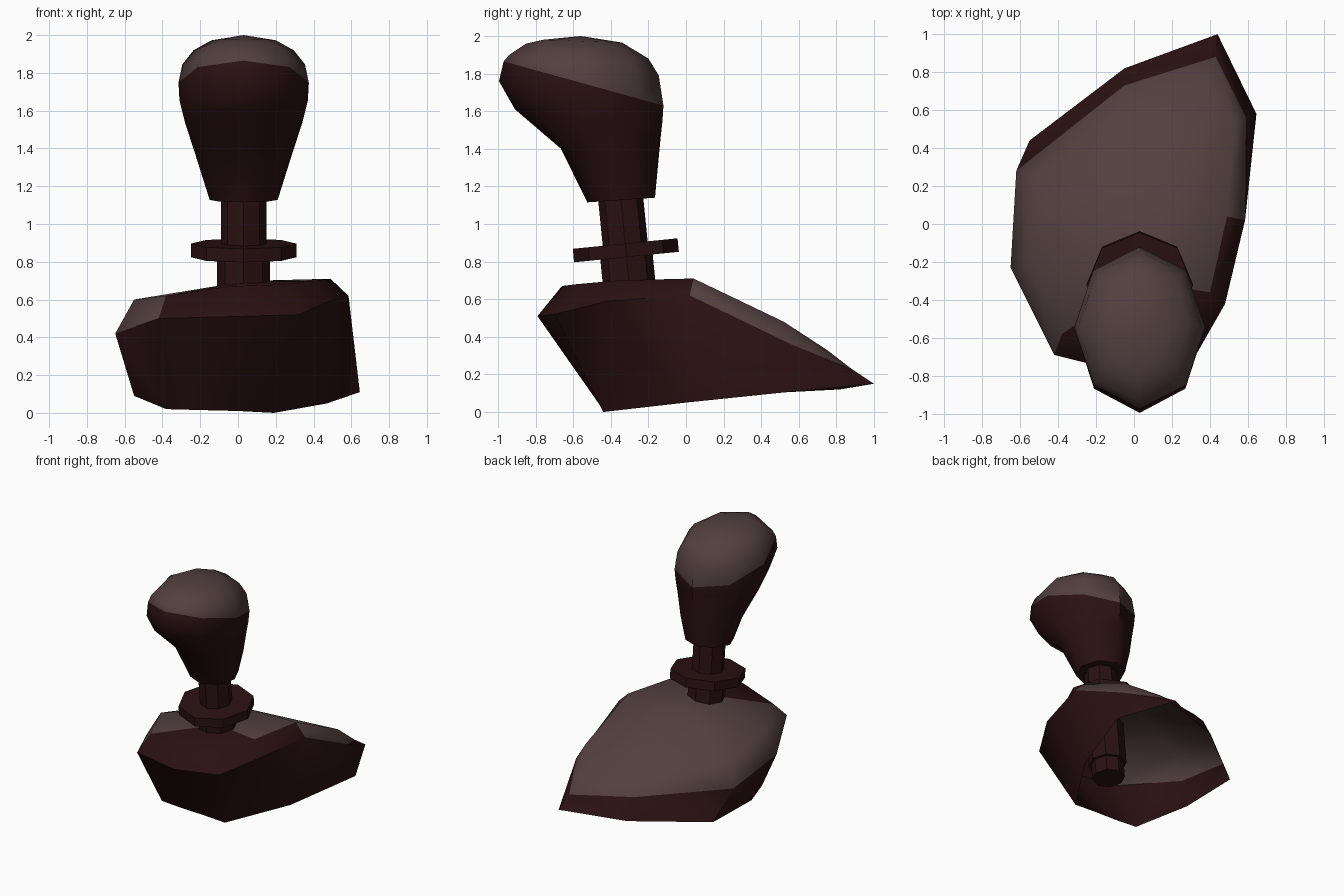
import bpy, bmesh
from math import sin, cos, pi
from mathutils import Vector

cube = bpy.data.objects.get("Cube")
if cube:
    bpy.data.objects.remove(cube, do_unlink=True)

SIDES = 8
CENTRE_X = 0.03


def make_material(name, rgb):
    mat = bpy.data.materials.new(name)
    mat.use_nodes = True
    colour = (*rgb, 1.0)
    mat.diffuse_color = colour
    mat.node_tree.nodes["Principled BSDF"].inputs["Base Color"].default_value = colour
    return mat


brown = make_material("dark_brown", (0.023, 0.0055, 0.0062))
grey = make_material("warm_grey", (0.084, 0.05, 0.05))


def finish(bm, name, angle):
    """Turn a bmesh into a smooth shaded object with both colours available."""
    bmesh.ops.recalc_face_normals(bm, faces=bm.faces)
    mesh = bpy.data.meshes.new(name)
    bm.to_mesh(mesh)
    bm.free()
    obj = bpy.data.objects.new(name, mesh)
    bpy.context.collection.objects.link(obj)
    for mat in (brown, grey):
        mesh.materials.append(mat)
    bpy.ops.object.select_all(action="DESELECT")
    obj.select_set(True)
    bpy.context.view_layer.objects.active = obj
    bpy.ops.object.shade_smooth_by_angle(angle=angle)
    return obj


def bridge(bm, low, high, is_grey):
    """Join two rings of vertices with quads, coloured by segment index."""
    count = len(low)
    for i in range(count):
        j = (i + 1) % count
        face = bm.faces.new((low[i], low[j], high[j], high[i]))
        face.material_index = int(is_grey(i))


def tilted_ring(bm, front, back, half_width):
    """Eight-sided ring spanning a front and a back (y, z) point."""
    f, b = Vector((CENTRE_X, *front)), Vector((CENTRE_X, *back))
    mid, half = (f + b) / 2, (f - b) / 2
    side = Vector((half_width, 0, 0))
    return [bm.verts.new(mid + half * cos(a) + side * sin(a))
            for a in (2 * pi * k / SIDES for k in range(SIDES))]


# Base: open-bottomed shell from a rim, a shoulder and a top edge,
# each listed from the back tip round by +x, the front and -x
rim = [(.44, 1, .15), (.645, .58, .11), (.47, 0, .05), (.19, -.44, 0), (0, -.44, .01),
       (-.2, -.44, .015), (-.38, -.43, .02), (-.55, -.05, .09), (-.55, .44, .1),
       (-.05, .82, .12)]
shoulder = [(.43, .88, .23), (.59, .56, .36), (.585, .02, .62), (.48, -.42, .59),
            (.32, -.7, .52), (-.02, -.79, .51), (-.42, -.69, .5), (-.65, -.23, .42),
            (-.62, .28, .33), (-.05, .73, .28)]
top = [(.38, .75, .33), (.53, .52, .48), (.49, .04, .71), (.4, -.36, .7),
       (.25, -.58, .68), (-.05, -.66, .67), (-.38, -.58, .62), (-.55, -.2, .6),
       (-.52, .24, .48), (-.05, .62, .39)]

bm = bmesh.new()
rim_v, shoulder_v, top_v = ([bm.verts.new(p) for p in ring] for ring in (rim, shoulder, top))
stem_foot = bm.verts.new((CENTRE_X, -.3, .695))
crest = bm.verts.new((.1, .05, .7))
front_segments = (2, 3, 4, 5)
bridge(bm, rim_v, shoulder_v, lambda i: False)
bridge(bm, shoulder_v, top_v, lambda i: i not in front_segments)
for i in range(len(top_v)):
    hub = stem_foot if 2 <= i <= 6 else crest
    face = bm.faces.new((top_v[i], top_v[(i + 1) % len(top_v)], hub))
    face.material_index = int(i not in front_segments[1:])
for v in (top_v[2], top_v[7]):
    bm.faces.new((stem_foot, crest, v)).material_index = 1
finish(bm, "base", 0.9)


# Stem and collar: octagonal prisms along one axis leaning to the front
axis = Vector((0, -.1, 1)).normalized()
across = Vector((0, 1, .1)).normalized()
pivot = Vector((CENTRE_X, -.32, .86))


def prism(name, radius, start, end):
    bm = bmesh.new()
    rings = []
    for dist in (start, end):
        f, b = (pivot + axis * dist + across * s * radius for s in (-1, 1))
        rings.append(tilted_ring(bm, f.yz, b.yz, radius))
    bridge(bm, *rings, lambda i: False)
    for ring in rings:
        bm.faces.new(ring)
    finish(bm, name, 0.5)


prism("lower_stem", 0.14, -.54, 0)
prism("upper_stem", 0.12, -.66, .34)
prism("collar", 0.28, -.036, .036)

# Knob: tilted rings of front point, back point and half width
knob_rings = [((-.525, 1.115), (-.165, 1.14), .18),
              ((-.665, 1.4), (-.15, 1.3), .25),
              ((-.91, 1.61), (-.135, 1.46), .31),
              ((-.995, 1.76), (-.125, 1.55), .34),
              ((-.97, 1.865), (-.12, 1.63), .345),
              ((-.94, 1.9), (-.145, 1.79), .325),
              ((-.85, 1.96), (-.2, 1.88), .265),
              ((-.76, 1.98), (-.34, 1.965), .17)]
CAP_START = 4
bm = bmesh.new()
rings = [tilted_ring(bm, *r) for r in knob_rings]
bm.faces.new(rings[0])
for n, (low, high) in enumerate(zip(rings, rings[1:])):
    bridge(bm, low, high, lambda i: n >= CAP_START)
apex = bm.verts.new((CENTRE_X, -.56, 2))
for k in range(SIDES):
    bm.faces.new((rings[-1][k], rings[-1][(k + 1) % SIDES], apex)).material_index = 1
finish(bm, "knob", 0.9)
